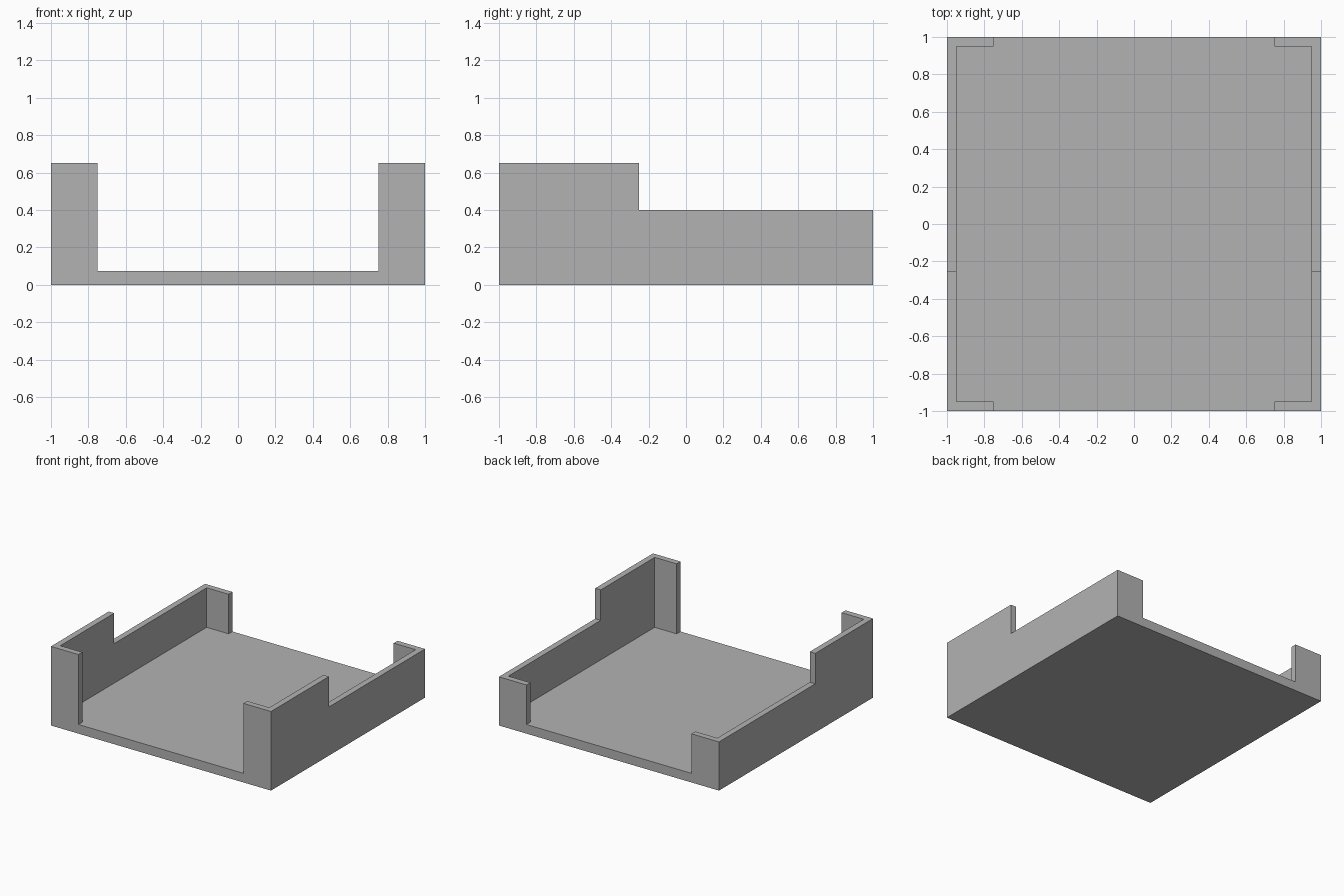
import bpy
import bmesh
from mathutils import Vector

default = bpy.data.objects.get("Cube")
if default:
    bpy.data.objects.remove(default, do_unlink=True)

HALF = 1.0        # half width and depth
WALL = 0.05       # wall thickness
FLOOR = 0.075     # floor thickness
LOW, HIGH = 0.40, 0.65
STEP_Y = -0.25    # where the side walls step down
OPEN = 0.75       # half width of the front and back openings

grey = bpy.data.materials.new("light grey")
grey.use_nodes = True
grey.diffuse_color = (0.45, 0.45, 0.45, 1)
grey.node_tree.nodes["Principled BSDF"].inputs["Base Color"].default_value = grey.diffuse_color


def prism(name, points, direction):
    """Extrude a closed outline into a solid."""
    bm = bmesh.new()
    face = bm.faces.new([bm.verts.new(p) for p in points])
    result = bmesh.ops.extrude_face_region(bm, geom=[face], use_keep_orig=True)
    moved = [g for g in result["geom"] if isinstance(g, bmesh.types.BMVert)]
    bmesh.ops.translate(bm, verts=moved, vec=Vector(direction))
    bmesh.ops.recalc_face_normals(bm, faces=bm.faces)
    mesh = bpy.data.meshes.new(name)
    bm.to_mesh(mesh)
    bm.free()
    mesh.materials.append(grey)
    obj = bpy.data.objects.new(name, mesh)
    bpy.context.collection.objects.link(obj)
    return obj


# Tray: stepped side profile run across the full width
profile = [(-HALF, 0), (HALF, 0), (HALF, LOW), (STEP_Y, LOW), (STEP_Y, HIGH), (-HALF, HIGH)]
tray = prism("tray", [(-HALF, y, z) for y, z in profile], (2 * HALF, 0, 0))

# Cavity: inside of the tray joined with the front and back openings
inner, past = HALF - WALL, HALF + 0.1
quarter = [(inner, inner), (OPEN, inner), (OPEN, past)]
right_half = [(x, -y) for x, y in reversed(quarter)] + quarter
outline = right_half + [(-x, -y) for x, y in right_half]
cavity = prism("cavity_cutter", [(x, y, FLOOR) for x, y in outline], (0, 0, HIGH))
cavity.hide_render = True

# Hollow the tray and keep only the finished solid
cut = tray.modifiers.new("hollow", "BOOLEAN")
cut.operation = "DIFFERENCE"
cut.solver = "EXACT"
cut.object = cavity
bpy.context.view_layer.update()
hollow = bpy.data.meshes.new_from_object(tray.evaluated_get(bpy.context.evaluated_depsgraph_get()))
tray.modifiers.clear()
tray.data = hollow
bpy.data.objects.remove(cavity, do_unlink=True)
